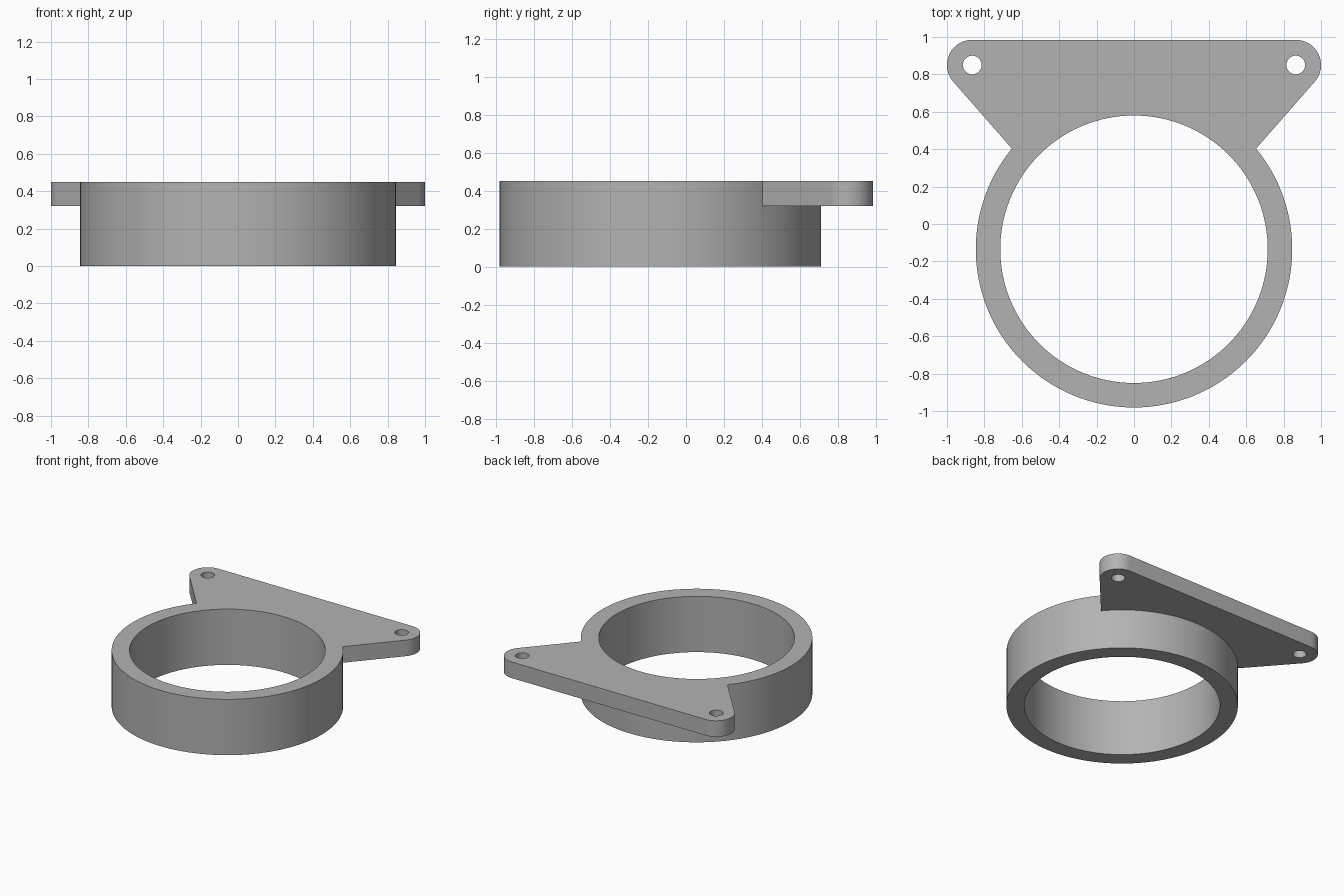
import bpy
import bmesh
from math import cos, sin, pi, atan2

if "Cube" in bpy.data.objects:
    bpy.data.objects.remove(bpy.data.objects["Cube"])

RING_Y, OUTER, INNER = -0.135, 0.846, 0.715
EAR_X, EAR_Y, EAR_R, HOLE_R = 0.865, 0.85, 0.135, 0.05
HEIGHT, PLATE_Z = 0.45, 0.32

grey = bpy.data.materials.new("plain grey")
grey.use_nodes = True
colour = (0.45, 0.45, 0.45, 1)
grey.diffuse_color = colour
grey.node_tree.nodes["Principled BSDF"].inputs["Base Color"].default_value = colour


def arc(x, y, r, start, end, steps):
    return [(x + r * cos(start + (end - start) * i / steps),
             y + r * sin(start + (end - start) * i / steps)) for i in range(steps + 1)]


def prism(name, outline, bottom, top):
    """Extrude a counter-clockwise outline from bottom to top."""
    bm = bmesh.new()
    base = bm.faces.new([bm.verts.new((x, y, bottom)) for x, y in outline])
    grown = bmesh.ops.extrude_face_region(bm, geom=[base], use_keep_orig=True)["geom"]
    bmesh.ops.translate(bm, vec=(0, 0, top - bottom),
                        verts=[v for v in grown if isinstance(v, bmesh.types.BMVert)])
    bmesh.ops.recalc_face_normals(bm, faces=bm.faces)
    mesh = bpy.data.meshes.new(name)
    bm.to_mesh(mesh)
    bm.free()
    mesh.materials.append(grey)
    obj = bpy.data.objects.new(name, mesh)
    bpy.context.collection.objects.link(obj)
    return obj


def disc(name, x, y, r, bottom, top, sides):
    return prism(name, arc(x, y, r, 0, 2 * pi, sides)[:-1], bottom, top)


def combine(target, tool, operation):
    mod = target.modifiers.new(operation, "BOOLEAN")
    mod.operation, mod.solver, mod.object = operation, "EXACT", tool
    bpy.context.view_layer.objects.active = target
    bpy.ops.object.modifier_apply(modifier=mod.name)
    bpy.data.objects.remove(tool)


# Ring body
body = disc("ring_bracket", 0, RING_Y, OUTER, 0, HEIGHT, 128)

# Mounting plate: rounded ears, sides tapering into the ring
taper = atan2(-0.66, 0.75)
right_half = [(0.60, 0.343)] + arc(EAR_X, EAR_Y, EAR_R, taper, pi / 2, 24)
left_half = [(-x, y) for x, y in reversed(right_half)]
combine(body, prism("mounting_plate", right_half + left_half, PLATE_Z, HEIGHT), "UNION")

# Bore and screw holes
combine(body, disc("bore_cutter", 0, RING_Y, INNER, -0.1, HEIGHT + 0.1, 128), "DIFFERENCE")
for side in (-1, 1):
    combine(body, disc("hole_cutter", side * EAR_X, EAR_Y, HOLE_R, 0.1, HEIGHT + 0.1, 40),
            "DIFFERENCE")

# Smooth walls, sharp rims
bpy.ops.object.select_all(action="DESELECT")
body.select_set(True)
bpy.context.view_layer.objects.active = body
bpy.ops.object.shade_smooth_by_angle(angle=pi / 6)
